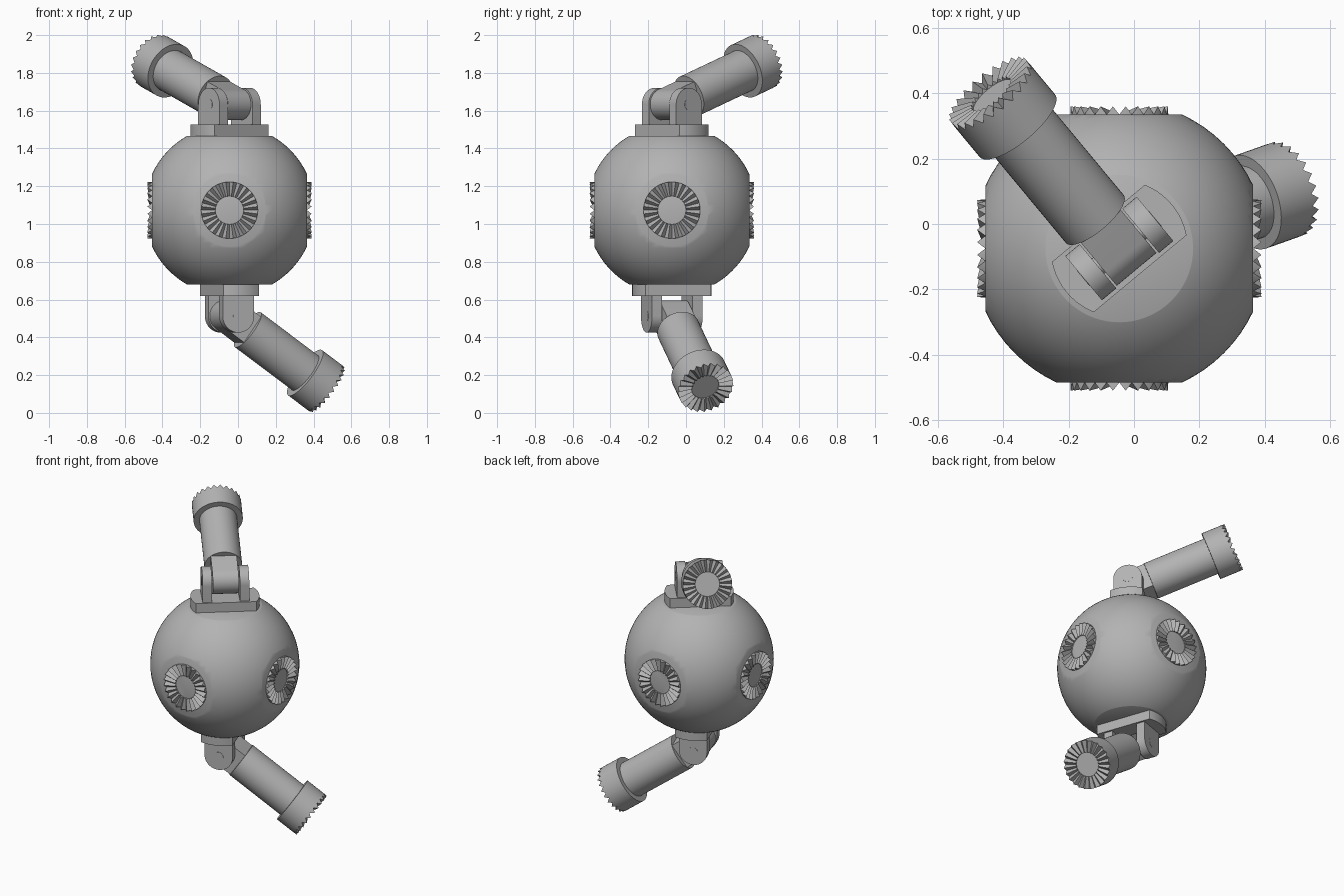
import bpy, bmesh
from math import sin, cos, pi, radians, asin, sqrt
from mathutils import Matrix, Vector

if "Cube" in bpy.data.objects:
    bpy.data.objects.remove(bpy.data.objects["Cube"], do_unlink=True)

gray = bpy.data.materials.new("plain gray")
gray.use_nodes = True
gray.diffuse_color = (0.45, 0.45, 0.45, 1)
gray.node_tree.nodes["Principled BSDF"].inputs["Base Color"].default_value = (0.45, 0.45, 0.45, 1)

CENTER = Vector((-0.045, -0.075, 1.073))
SIDE, CAP = 0.41, 0.393          # distance of the side and end flats
PLATE_TOP, PIN = 0.455, 0.56     # heights above the body centre
EAR, GEAR, TOOTH, TEETH = 0.088, 0.15, 0.025, 24


def finish(bm, name, matrix):
    bmesh.ops.recalc_face_normals(bm, faces=bm.faces)
    mesh = bpy.data.meshes.new(name)
    bm.to_mesh(mesh)
    bm.free()
    mesh.materials.append(gray)
    obj = bpy.data.objects.new(name, mesh)
    bpy.context.collection.objects.link(obj)
    obj.matrix_world = matrix
    bpy.ops.object.select_all(action='DESELECT')
    obj.select_set(True)
    bpy.context.view_layer.objects.active = obj
    bpy.ops.object.shade_smooth_by_angle(angle=radians(30))
    return obj


def prism(name, outline, low, high, matrix):
    """Extrude a closed 2D outline along local z."""
    bm = bmesh.new()
    face = bm.faces.new([bm.verts.new((x, y, low)) for x, y in outline])
    new = bmesh.ops.extrude_face_region(bm, geom=[face])["geom"]
    moved = [v for v in new if isinstance(v, bmesh.types.BMVert)]
    bmesh.ops.translate(bm, verts=moved, vec=(0, 0, high - low))
    return finish(bm, name, matrix)


def arc(radius, start, end, steps):
    return [(radius * cos(start + (end - start) * i / steps),
             radius * sin(start + (end - start) * i / steps)) for i in range(steps + 1)]


def circle(radius, steps=48):
    return arc(radius, 0, 2 * pi, steps)[:-1]


def toothed_face(name, matrix):
    """Radial triangular teeth around a flat disc, facing local +z."""
    bm = bmesh.new()
    inner, outer, base = [], [], []
    for i in range(TEETH * 2):
        c, s = cos(pi * i / TEETH), sin(pi * i / TEETH)
        up = i % 2
        inner.append(bm.verts.new((GEAR / 2 * c, GEAR / 2 * s, up * TOOTH / 2)))
        outer.append(bm.verts.new((GEAR * c, GEAR * s, up * TOOTH)))
        base.append(bm.verts.new((GEAR * c, GEAR * s, -0.01)))
    n = len(inner)
    for i in range(n):
        j = (i + 1) % n
        bm.faces.new((inner[i], outer[i], outer[j], inner[j]))
        bm.faces.new((outer[i], base[i], base[j], outer[j]))
    # Inner tooth ends close down onto the flat disc
    valleys = inner[0::2]
    for k in range(TEETH):
        bm.faces.new((valleys[k], inner[2 * k + 1], valleys[(k + 1) % TEETH]))
    bm.faces.new(valleys)
    bm.faces.new(base)
    return finish(bm, name, matrix)


def frame(x, y, z, origin):
    """Matrix from three axes and an origin."""
    m = Matrix((x, y, z)).transposed().to_4x4()
    m.translation = origin
    return m


# Ball body with six flats
bm = bmesh.new()
bmesh.ops.create_uvsphere(bm, u_segments=72, v_segments=48, radius=0.453)
for axis in range(3):
    for sign in (-1, 1):
        normal = Vector((0, 0, 0))
        normal[axis] = sign
        cut = bmesh.ops.bisect_plane(bm, geom=bm.verts[:] + bm.edges[:] + bm.faces[:],
                                     plane_co=normal * (CAP if axis == 2 else SIDE),
                                     plane_no=normal, clear_outer=True)
        rim = [g for g in cut["geom_cut"] if isinstance(g, bmesh.types.BMEdge)]
        bmesh.ops.edgeloop_fill(bm, edges=rim)
finish(bm, "ball_body", Matrix.Translation(CENTER))

# Toothed couplings on the four sides
for side, turn in (("left", 0), ("back", 90), ("right", 180), ("front", 270)):
    place = (Matrix.Translation(CENTER) @ Matrix.Rotation(radians(turn), 4, 'Z')
             @ Matrix.Translation((SIDE, 0, 0)) @ Matrix.Rotation(pi / 2, 4, 'Y'))
    toothed_face(side + "_coupling", place)


def arm(label, up_sign, azimuth, lift):
    up = Vector((0, 0, up_sign))
    ahead = Vector((cos(azimuth), sin(azimuth), 0))
    across = ahead.cross(up)
    mount = frame(across, ahead, up, CENTER)
    pivot = CENTER + up * PIN

    # Mounting plate: a disc trimmed to a strip
    half = asin(0.1 / 0.21)
    outline = arc(0.21, -half, half, 10) + arc(0.21, pi - half, pi + half, 10)
    prism(label + "_mount_plate", outline, CAP - 0.01, PLATE_TOP, mount)

    # Two ears with rounded ends, and flush pin ends
    ear_frame = frame(ahead, up, across * -1, pivot)
    ear_frame = frame(ahead, up, ahead.cross(up), pivot)
    foot = PLATE_TOP - PIN - 0.005
    ear = arc(EAR, 0, pi, 24) + [(-EAR, foot), (EAR, foot)]
    for name, sign in (("first", 1), ("second", -1)):
        low, high = sorted((sign * 0.085, sign * 0.142))
        prism(f"{label}_{name}_ear", ear, low, high, ear_frame)
        low, high = sorted((sign * 0.14, sign * 0.1435))
        prism(f"{label}_{name}_pin_end", circle(0.03, 24), low, high, ear_frame)
    prism(label + "_pin", circle(0.03, 24), -0.1, 0.1, ear_frame)

    # Knuckle with a tongue reaching into the tube
    reach = ahead * cos(lift) + up * sin(lift)
    rise = up * cos(lift) - ahead * sin(lift)
    knuckle = arc(0.083, pi / 2, 3 * pi / 2, 24) + [(0.14, -0.083), (0.14, 0.083)]
    prism(label + "_knuckle", knuckle, -0.079, 0.079, frame(reach, rise, reach.cross(rise), pivot))

    # Tube, wider head and toothed end
    along = frame(rise, reach.cross(rise), reach, pivot)
    tip = 0.67 - TOOTH
    prism(label + "_tube", circle(0.115), 0.125, tip - 0.1, along)
    prism(label + "_head", circle(GEAR), 0.52, tip - 0.005, along)
    toothed_face(label + "_end_coupling", along @ Matrix.Translation((0, 0, tip)))


arm("upper_arm", 1, radians(129.7), radians(20))
arm("lower_arm", -1, radians(19.5), radians(35.3))
